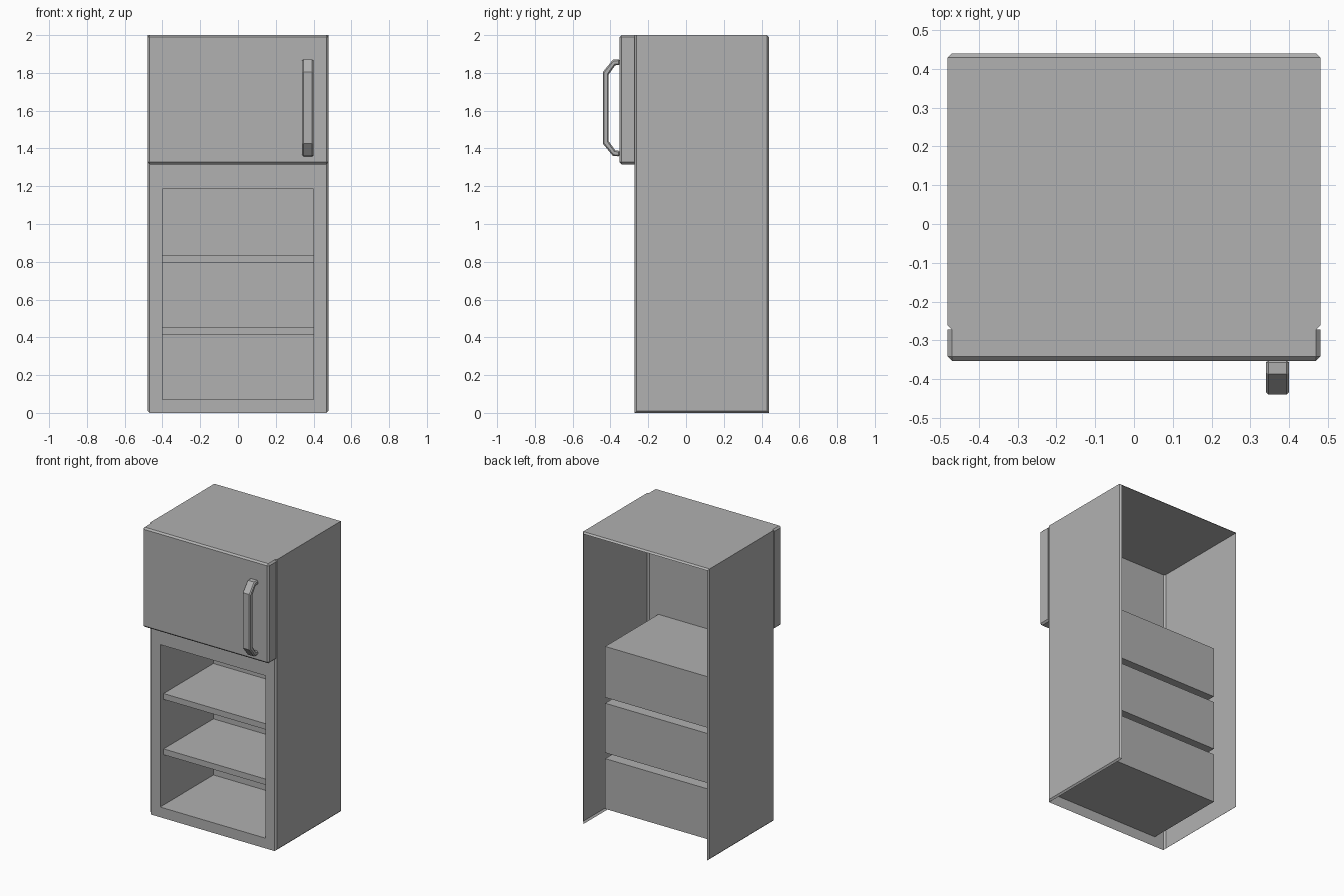
import bpy, bmesh

if "Cube" in bpy.data.objects:
    bpy.data.objects.remove(bpy.data.objects["Cube"])

BEVEL = 0.011
FRONT, BACK = -0.272, 0.44
DOOR_BOTTOM = 1.316
RECESS = -0.235

# Mid grey for every part
grey = bpy.data.materials.new("grey_enamel")
grey.diffuse_color = (0.44, 0.44, 0.44, 1)
grey.use_nodes = True
grey.node_tree.nodes["Principled BSDF"].inputs["Base Color"].default_value = grey.diffuse_color


def finish(bm, name):
    mesh = bpy.data.meshes.new(name)
    bm.to_mesh(mesh)
    bm.free()
    mesh.materials.append(grey)
    obj = bpy.data.objects.new(name, mesh)
    bpy.context.collection.objects.link(obj)
    return obj


def box(lo, hi):
    bm = bmesh.new()
    bmesh.ops.create_cube(bm, size=1)
    for v in bm.verts:
        v.co = [(a + b) / 2 + c * (b - a) for a, b, c in zip(lo, hi, v.co)]
    return bm


def bevel(bm, keep):
    edges = [e for e in bm.edges if keep(e.verts[0].co, e.verts[1].co)]
    bmesh.ops.bevel(bm, geom=edges, offset=BEVEL, segments=1,
                    affect='EDGES', profile=0.5)


def remove_sides(bm, *directions):
    bm.normal_update()
    faces = [f for f in bm.faces
             if any(f.normal.dot(d) > 0.99 for d in directions)]
    bmesh.ops.delete(bm, geom=faces, context='FACES')


def rect(bm, x, z0, z1, y):
    return [bm.verts.new(p) for p in
            ((-x, y, z0), (x, y, z0), (x, y, z1), (-x, y, z1))]


def bridge(bm, a, b):
    for i in range(4):
        j = (i + 1) % 4
        bm.faces.new((a[i], a[j], b[j], b[i]))


# Cabinet shell: bevelled uprights, lower sides and top back edge;
# open at the back, bottom and front
bm = box((-0.48, FRONT, 0), (0.48, BACK, 2))
bevel(bm, lambda a, b: abs(a.z - b.z) > 1
      or (a.z + b.z < 0.1 and abs(a.y - b.y) > 0.1)
      or (a.z + b.z > 3.9 and a.y + b.y > 0.8))
remove_sides(bm, (0, 1, 0), (0, 0, -1), (0, -1, 0))
finish(bm, "cabinet_shell")

# Front frame with its short recess in front of the shelves
bm = bmesh.new()
outer = rect(bm, 0.48 - BEVEL, 0, DOOR_BOTTOM, FRONT)
opening = rect(bm, 0.40, 0.07, 1.185, FRONT)
recess = rect(bm, 0.40, 0.07, 1.185, RECESS)
bridge(bm, outer, opening)
bridge(bm, opening, recess)
finish(bm, "front_frame")

# Three compartments, open to the front
for i, (z0, z1) in enumerate(((0.07, 0.415), (0.455, 0.795),
                              (0.835, 1.185))):
    bm = bmesh.new()
    front = rect(bm, 0.40, z0, z1, RECESS)
    back = rect(bm, 0.40, z0, z1, 0.305)
    bridge(bm, front, back)
    bm.faces.new(back)
    finish(bm, f"compartment_{i + 1}")

# Front edges of the two shelves
for i, (z0, z1) in enumerate(((0.415, 0.455), (0.795, 0.835))):
    bm = bmesh.new()
    bm.faces.new(rect(bm, 0.40, z0, z1, RECESS))
    finish(bm, f"shelf_edge_{i + 1}")

# Upper door with bevelled front and sides
bm = box((-0.48, -0.353, DOOR_BOTTOM), (0.48, FRONT, 2))
bevel(bm, lambda a, b: a.y + b.y < 2 * FRONT - 0.01)
finish(bm, "upper_door")

# Door handle: bent bar profile, mirrored top to bottom
outer = [(-0.35, 1.872), (-0.387, 1.87), (-0.44, 1.805)]
inner = [(-0.409, 1.792), (-0.375, 1.84), (-0.35, 1.842)]
MID = 1.615


def flip(points):
    return [(y, 2 * MID - z) for y, z in reversed(points)]


profile = outer + flip(outer) + flip(inner) + inner
bm = bmesh.new()
face = bm.faces.new([bm.verts.new((0.34, y, z)) for y, z in profile])
side = bmesh.ops.extrude_face_region(bm, geom=[face])["geom"]
for v in side:
    if isinstance(v, bmesh.types.BMVert):
        v.co.x = 0.40
bmesh.ops.recalc_face_normals(bm, faces=bm.faces)
handle = finish(bm, "door_handle")
mod = handle.modifiers.new("edge_bevel", 'BEVEL')
mod.width = 0.007
mod.segments = 1
mod.limit_method = 'ANGLE'
mod.angle_limit = 1.3
